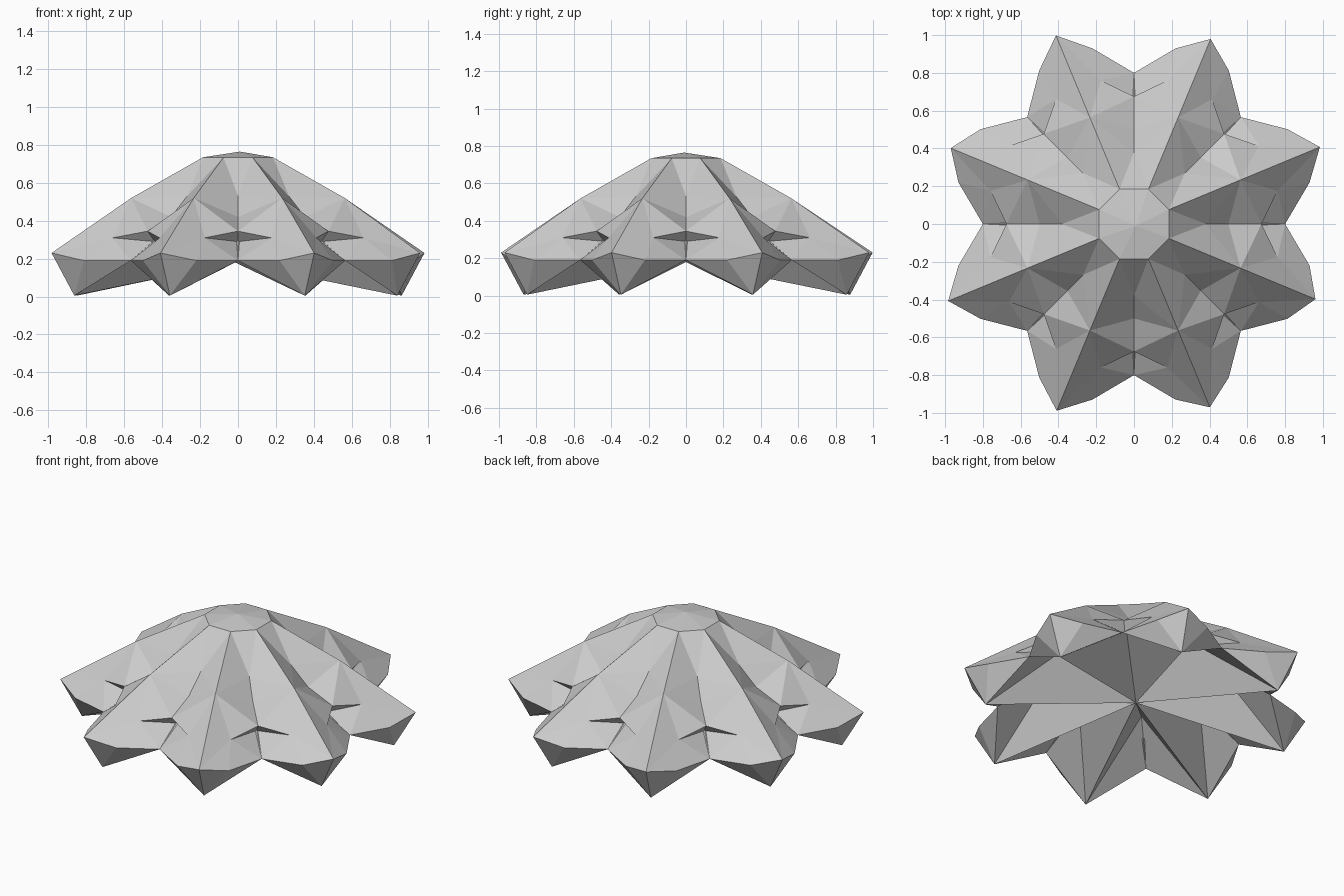
import bpy
import bmesh
from math import cos, sin, radians

cube = bpy.data.objects.get("Cube")
if cube:
    bpy.data.objects.remove(cube, do_unlink=True)

# One flat colour
mat = bpy.data.materials.new("pale grey")
mat.use_nodes = True
grey = (0.6, 0.6, 0.6, 1)
mat.diffuse_color = grey
mat.node_tree.nodes["Principled BSDF"].inputs["Base Color"].default_value = grey

PETALS = 8
STEP = 360 / PETALS
TIP_RADII = [1.065, 1.06, 1.08, 1.05, 1.065, 1.07, 1.05, 1.04]

bm = bmesh.new()


def polar(radius, angle, z):
    a = radians(angle)
    return bm.verts.new((radius * cos(a), radius * sin(a), z))


def face(*verts):
    bm.faces.new(verts)


apex = bm.verts.new((0.01, -0.01, 0.765))
under = bm.verts.new((-0.015, 0, 0.18))

# Valleys between petals: upper fold, overhanging notch, lower fold, rim, inner hollow
VALLEY = {"fold": (0.38, 0.53), "crease": (0.5, 0.42), "notch": (0.675, 0.345),
          "pocket": (0.62, 0.29), "rim": (0.8, 0.19), "hollow": (0.5, 0.37)}
valleys = [{k: polar(r, i * STEP, z) for k, (r, z) in VALLEY.items()}
           for i in range(PETALS)]

# Petal ridges and tips, with a lowered keel point under each tip
petals = []
for i in range(PETALS):
    a = (i + 0.5) * STEP
    tip = TIP_RADII[i]
    petals.append({"top": polar(0.2, a, 0.735), "ridge": polar(0.61, a, 0.52),
                   "tip": polar(tip, a, 0.23), "keel": polar(tip - 0.13, a, 0.005)})

for i, p in enumerate(petals):
    a = (i + 0.5) * STEP
    # The two halves of each petal
    for side in (-1, 1):
        v = valleys[(i + (side > 0)) % PETALS]
        edge = polar(0.955, a + side * 9.2, 0.19)
        arm = polar(0.78, a + side * 9.5, 0.31)
        face(p["top"], p["ridge"], v["fold"])
        face(v["fold"], p["ridge"], v["crease"])
        face(v["crease"], p["ridge"], v["notch"])
        face(v["notch"], p["ridge"], arm)
        face(p["ridge"], p["tip"], arm)
        face(arm, p["tip"], edge)
        # Notch overhang and lower skirt
        face(v["notch"], arm, v["pocket"])
        face(v["pocket"], arm, v["rim"])
        face(arm, edge, v["rim"])
        # Rim sides
        face(p["tip"], p["keel"], edge)
        face(edge, p["keel"], v["rim"])
        # Underside: steep keel rising into the hollow of the valley
        face(v["rim"], p["keel"], v["hollow"])
        face(v["hollow"], p["keel"], under)
    # Crown cap and the panel below it
    nxt = petals[(i + 1) % PETALS]
    face(apex, p["top"], nxt["top"])
    face(p["top"], valleys[(i + 1) % PETALS]["fold"], nxt["top"])

bmesh.ops.recalc_face_normals(bm, faces=bm.faces)
mesh = bpy.data.meshes.new("petal_canopy")
bm.to_mesh(mesh)
bm.free()
mesh.materials.append(mat)
canopy = bpy.data.objects.new("petal_canopy", mesh)
bpy.context.collection.objects.link(canopy)
